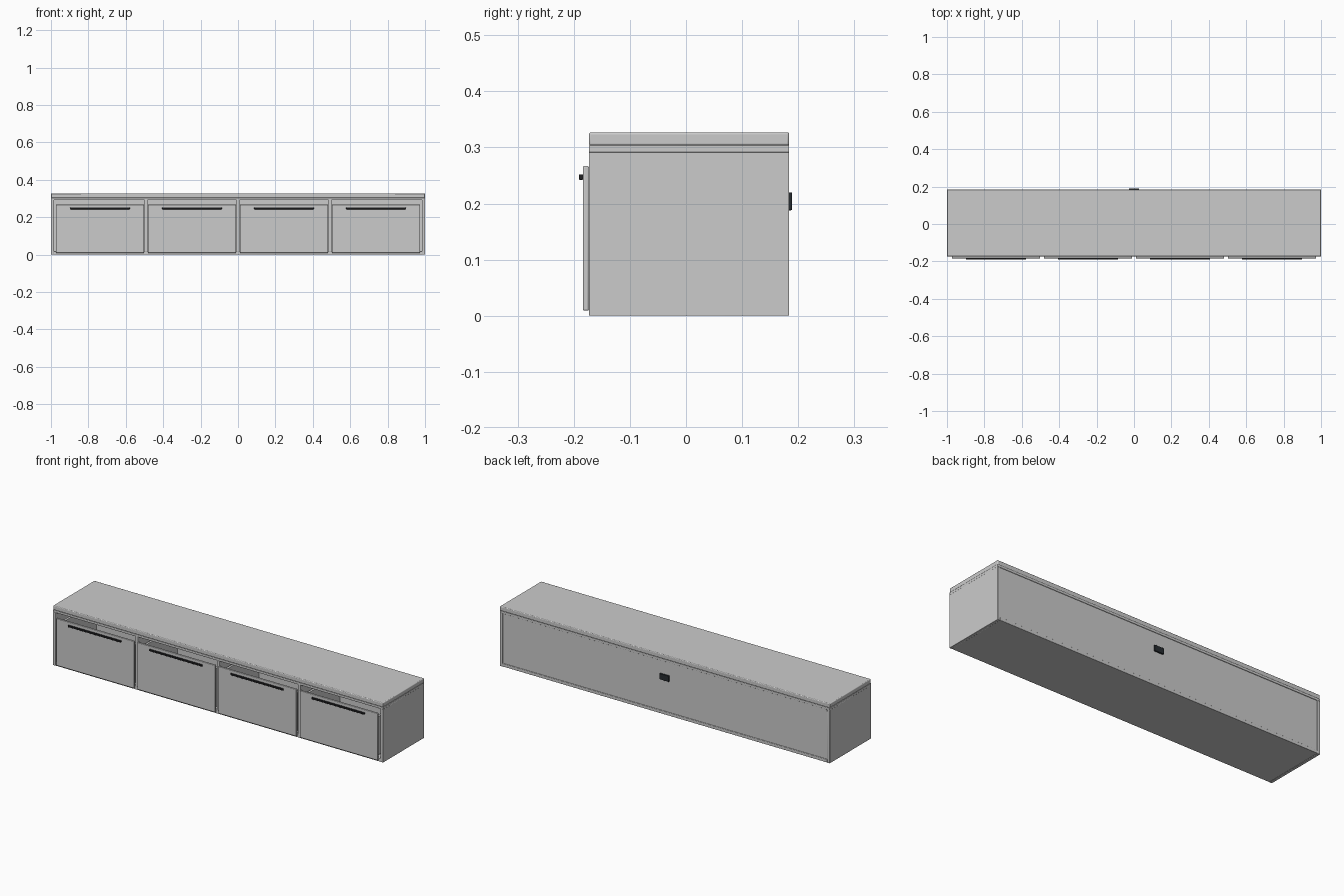
import bpy, math

if "Cube" in bpy.data.objects:
    bpy.data.objects.remove(bpy.data.objects["Cube"])

def material(name, rgb):
    m = bpy.data.materials.new(name)
    m.diffuse_color = (*rgb, 1)
    m.use_nodes = True
    m.node_tree.nodes["Principled BSDF"].inputs["Base Color"].default_value = m.diffuse_color
    return m

BLACK = material("matte_black", (0.015, 0.015, 0.017))
DARK = material("dark_plastic", (0.02, 0.025, 0.03))

def box(name, x, y, z, bevel=0.0, mat=None, segments=2):
    """Box from (min, max) ranges, with optional rounded edges."""
    bpy.ops.mesh.primitive_cube_add(size=1, location=[(a + b) / 2 for a, b in (x, y, z)])
    o = bpy.context.object
    o.name = name
    o.scale = [b - a for a, b in (x, y, z)]
    bpy.ops.object.transform_apply(location=False, rotation=False, scale=True)
    if bevel:
        b = o.modifiers.new("rounded_edges", 'BEVEL')
        b.width = bevel
        b.segments = segments
        bpy.ops.object.shade_smooth_by_angle(angle=math.radians(35))
    if mat:
        o.data.materials.append(mat)
    return o

FRONT, BACK = -0.173, 0.184
WALL = 0.016
PITCH = 0.492

# Carcass
box("top_slab", (-1, 1), (FRONT, BACK), (0.303, 0.327), 0.004, segments=3)
box("top_panel", (-1, 1), (FRONT, BACK), (0.291, 0.304), 0.001)
box("bottom_panel", (-1 + WALL, 1 - WALL), (FRONT, BACK), (0.001, 0.018), 0.001)
for side, s in (("left", -1), ("right", 1)):
    box(f"{side}_side_panel", sorted((s, s * (1 - WALL))), (FRONT, BACK), (0, 0.292), 0.0015)
for i in (-1, 0, 1):
    box("divider", (i * PITCH - 0.008, i * PITCH + 0.008), (FRONT, BACK - 0.01),
        (0.017, 0.292), 0.001)
box("back_panel", (-1 + WALL, 1 - WALL), (BACK - 0.012, BACK - 0.003), (0.017, 0.292))

# Four drawers: front, open-topped box and bar handle
for i in range(4):
    c = (i - 1.5) * PITCH
    box("drawer_front", (c - 0.236, c + 0.236), (-0.184, FRONT), (0.009, 0.267), 0.003, segments=3)
    for s in (-1, 1):
        box("drawer_side", sorted((c + s * 0.228, c + s * 0.216)), (FRONT, 0.15), (0.03, 0.24))
    box("drawer_rear", (c - 0.217, c + 0.217), (0.138, 0.15), (0.03, 0.24))
    box("drawer_floor", (c - 0.217, c + 0.217), (FRONT, 0.14), (0.03, 0.038))
    box("handle", (c - 0.16, c + 0.16), (-0.191, -0.183), (0.242, 0.252), 0.002, BLACK)

# Cable outlet on the back
box("cable_outlet", (-0.028, 0.028), (BACK - 0.005, 0.189), (0.188, 0.22), 0.0015, DARK)
